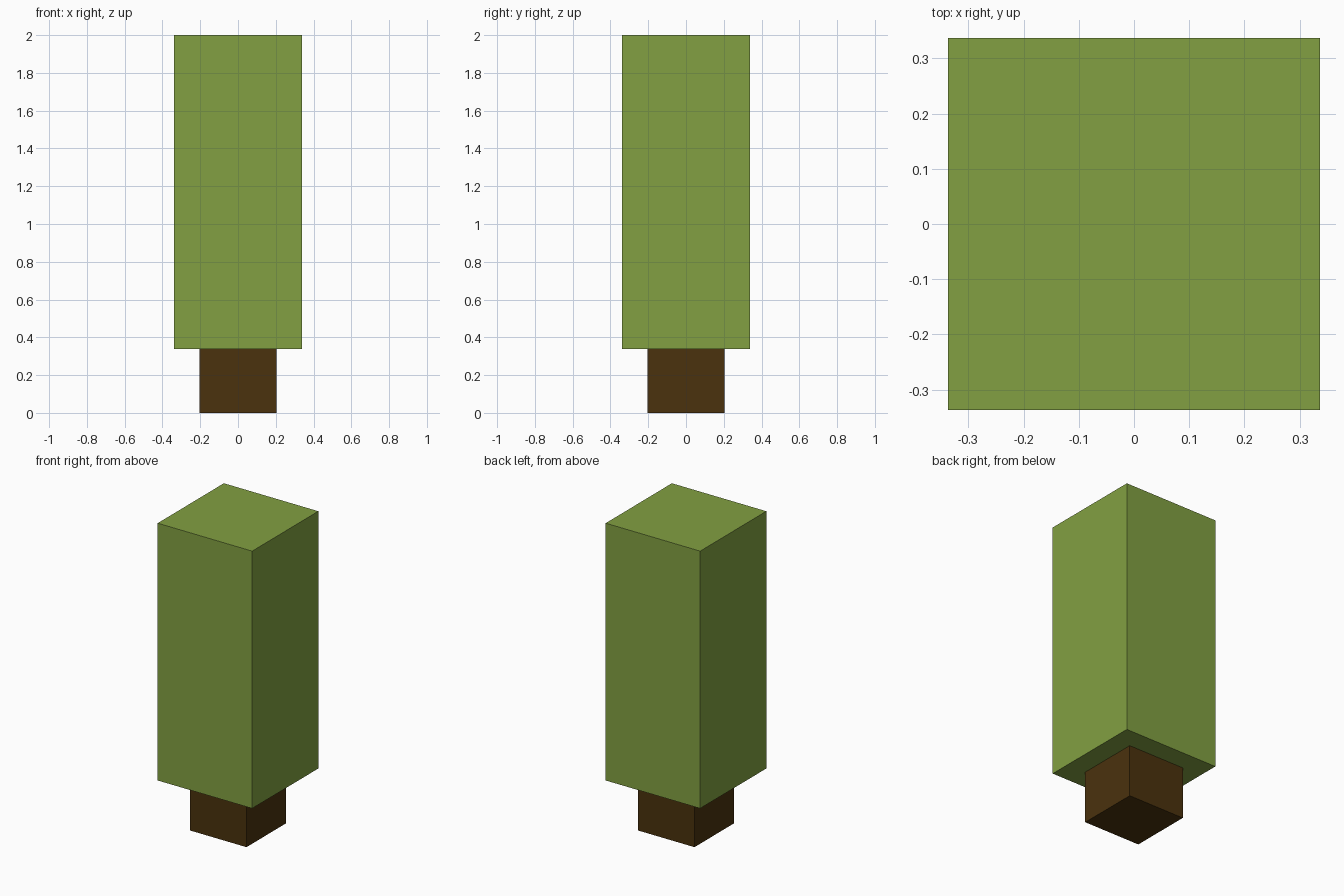
import bpy

cube = bpy.data.objects.get("Cube")
if cube:
    bpy.data.objects.remove(cube, do_unlink=True)


def make_material(name, rgb):
    mat = bpy.data.materials.new(name)
    mat.use_nodes = True
    mat.diffuse_color = (*rgb, 1)
    mat.node_tree.nodes["Principled BSDF"].inputs["Base Color"].default_value = (*rgb, 1)
    return mat


def make_block(name, width, bottom, top, mat):
    """Square upright block centred on the z axis."""
    bpy.ops.mesh.primitive_cube_add(size=1, location=(0, 0, (bottom + top) / 2))
    block = bpy.context.object
    block.name = name
    block.scale = (width, width, top - bottom)
    bpy.ops.object.transform_apply(location=False, rotation=False, scale=True)
    block.data.materials.append(mat)
    return block


leaf_green = make_material("leaf green", (0.223, 0.352, 0.054))
bark_brown = make_material("bark brown", (0.069, 0.032, 0.004))

# Trunk
make_block("trunk", 0.405, 0, 0.338, bark_brown)

# Tall box of leaves
make_block("foliage", 0.675, 0.338, 2, leaf_green)
